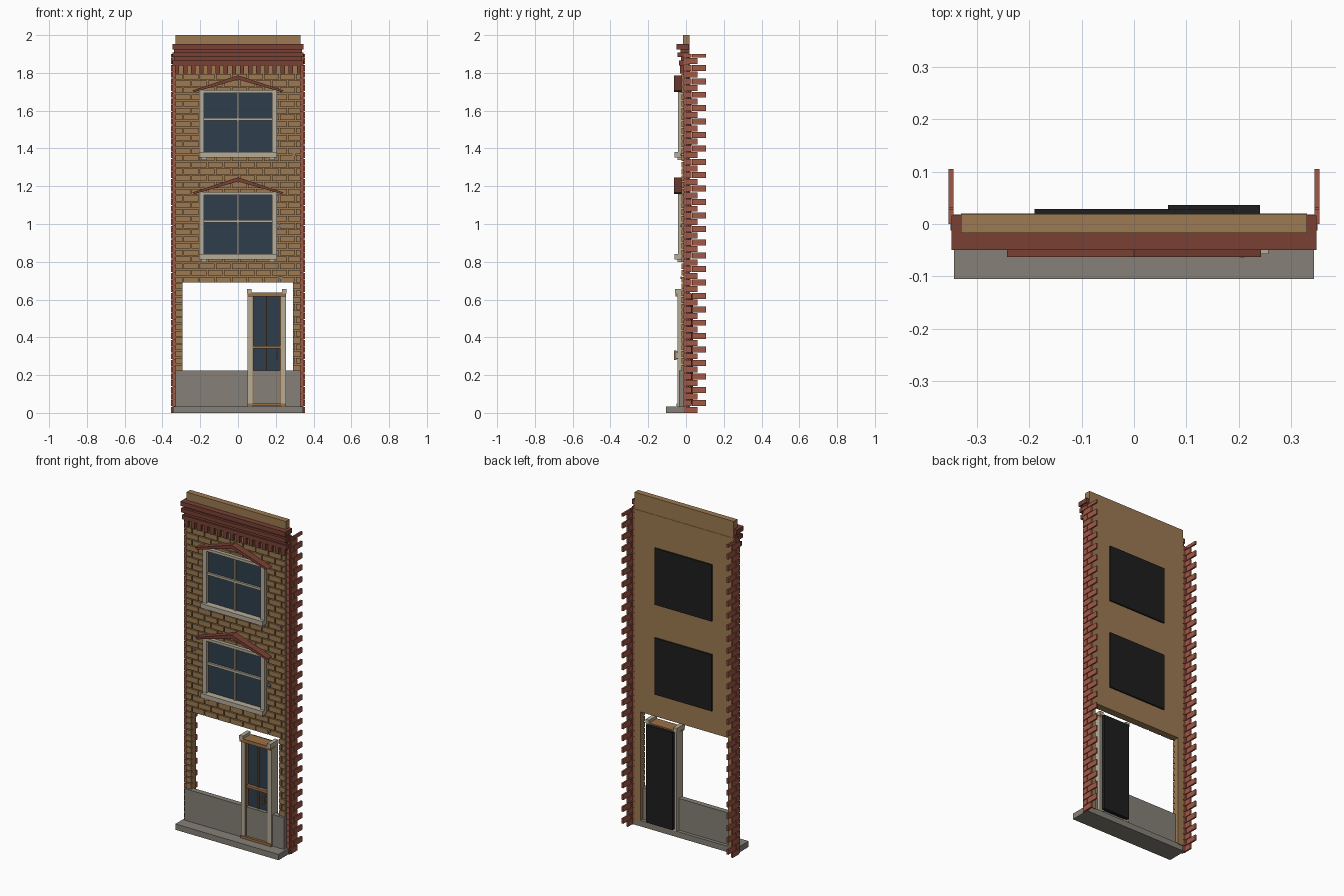
import bpy, bmesh, math
from mathutils import Matrix, Vector

if "Cube" in bpy.data.objects:
    bpy.data.objects.remove(bpy.data.objects["Cube"])


def material(name, srgb):
    linear = [(c / 255 / 12.92) if c < 11 else ((c / 255 + 0.055) / 1.055) ** 2.4 for c in srgb]
    mat = bpy.data.materials.new(name)
    mat.use_nodes = True
    mat.diffuse_color = (*linear, 1)
    bsdf = next(n for n in mat.node_tree.nodes if n.type == 'BSDF_PRINCIPLED')
    bsdf.inputs["Base Color"].default_value = (*linear, 1)
    return mat


TAN = material("tan brick", (156, 122, 82))
RED = material("red brick", (160, 88, 70))
DARK_RED = material("dark red trim", (120, 64, 51))
GREY = material("grey stone", (134, 129, 120))
CREAM = material("cream trim", (182, 173, 153))
WOOD = material("brown wood", (156, 113, 70))
GLASS = material("blue grey glass", (46, 62, 76))
BLACK = material("black backing", (30, 30, 30))


def build(name, mat, boxes):
    """One object made of boxes given as (x0, x1, y0, y1, z0, z1)."""
    bm = bmesh.new()
    for x0, x1, y0, y1, z0, z1 in boxes:
        mid = Vector((x0 + x1, y0 + y1, z0 + z1)) / 2
        size = Matrix.Diagonal((x1 - x0, y1 - y0, z1 - z0, 1))
        bmesh.ops.create_cube(bm, size=1, matrix=Matrix.Translation(mid) @ size)
    return finish(name, mat, bm)


def finish(name, mat, bm):
    mesh = bpy.data.meshes.new(name)
    bm.to_mesh(mesh)
    bm.free()
    mesh.materials.append(mat)
    obj = bpy.data.objects.new(name, mesh)
    bpy.context.collection.objects.link(obj)
    return obj


def both_sides(boxes):
    return boxes + [(-b[1], -b[0], *b[2:]) for b in boxes]


W = 0.33              # half width of the wall
DOOR_TOP = 0.69       # top of the shop opening
DADO_TOP = 0.225
WINDOWS = {"lower": 0.81, "upper": 1.35}

# Wall, piers and parapet
build("wall", TAN, [(-W, W, -0.012, 0.02, DOOR_TOP, 1.9),
                    (-W, -0.295, -0.012, 0.02, 0.03, DOOR_TOP),
                    (0.29, W, -0.012, 0.02, 0.03, DOOR_TOP)])
build("parapet", TAN, [(-W, W, -0.017, 0.018, 1.9, 2.0)])

# Facing bricks in running bond, skipping the openings
bricks = []
course, length, gap = 0.0358, 0.085, 0.006
for row in range(44):
    z0 = DADO_TOP + row * course
    z1 = z0 + course - gap
    if z1 < DOOR_TOP:
        spans = [(-W, -0.295), (0.29, W)]
    elif any(z1 > w + 0.02 and z0 < w + 0.34 for w in WINDOWS.values()):
        spans = [(-W, -0.2), (0.2, W)]
    else:
        spans = [(-W, W)]
    for left, right in spans:
        x = -W - (length / 2 if row % 2 else 0)
        while x < right:
            a, b = max(x, left), min(x + length - gap, right)
            if b - a > 0.008:
                bricks.append((a, b, -0.023, -0.01, z0, z1))
            x += length
build("facing_bricks", TAN, bricks)

# Small stone chips on the face
build("stone_chips", GREY, [(x, x + 0.02, -0.03, -0.02, z, z + 0.012) for x, z in
                            ((-0.285, 1.065), (0.215, 0.985), (0.215, 0.71), (0.285, 1.36))])

# Toothed brick returns along both edges
teeth = []
step = 0.0355
for row in range(54):
    z = row * step
    z1 = min(z + step - 0.004, 1.9)
    if row % 2:
        teeth += [(0.344, 0.354, 0.0, 0.028, z, z1), (0.344, 0.354, 0.031, 0.105, z, z1)]
    else:
        teeth += [(0.344, 0.354, 0.0, 0.062, z, z1)]
    teeth.append((W, 0.35, -0.012, 0.018, z, z1))
build("toothed_edge_bricks", RED, both_sides(teeth))
build("edge_mortar", DARK_RED, both_sides([(W, 0.346, -0.008, 0.016, 0, 1.9)]))

# Cornice bands with recesses and dentils
build("cornice", DARK_RED, [(-0.348, 0.348, -0.05, 0.016, 1.925, 1.952),
                            (-0.34, 0.34, -0.03, 0.014, 1.908, 1.926),
                            (-0.348, 0.348, -0.044, 0.014, 1.885, 1.909),
                            (-0.34, 0.34, -0.027, 0.012, 1.864, 1.886),
                            (-0.348, 0.348, -0.036, 0.012, 1.84, 1.865)])
build("dentils", DARK_RED, [(x - 0.011, x + 0.011, -0.031, -0.01, 1.797, 1.841)
                            for x in [-0.3225 + i * 0.043 for i in range(16)]])


def pediment(name, base):
    """Shallow gable moulding as an extruded chevron."""
    bm = bmesh.new()
    top, low, half = base + 0.08, base, 0.242
    profile = [(-half, low), (-half + 0.012, low - 0.008), (0, top - 0.022),
               (half - 0.012, low - 0.008), (half, low), (0, top)]
    for i, j in ((0, 3), (3, 6)):
        idx = (0, 1, 2, 5) if i == 0 else (2, 3, 4, 5)
        face = bm.faces.new([bm.verts.new((profile[k][0], -0.063, profile[k][1])) for k in idx])
        out = bmesh.ops.extrude_face_region(bm, geom=[face])["geom"]
        moved = [v for v in out if isinstance(v, bmesh.types.BMVert)]
        bmesh.ops.translate(bm, verts=moved, vec=(0, 0.045, 0))
        bm.faces.new([bm.verts.new(v.co) for v in reversed(face.verts)]) if not face.is_valid else None
    bmesh.ops.recalc_face_normals(bm, faces=bm.faces)
    finish(name, DARK_RED, bm)


# Windows
for label, z in WINDOWS.items():
    top = z + 0.36
    build(label + "_window_glass", GLASS, [(-0.185, 0.185, -0.022, -0.01, z + 0.02, top - 0.01)])
    build(label + "_window_backing", BLACK, [(-0.19, 0.19, 0.015, 0.029, z + 0.015, top - 0.005)])
    build(label + "_window_frame", CREAM,
          both_sides([(0.181, 0.206, -0.043, -0.01, z + 0.02, top),
                      (0.165, 0.195, -0.046, -0.01, z - 0.012, z + 0.005)])
          + [(-0.206, 0.206, -0.043, -0.01, top - 0.016, top),
             (-0.206, 0.206, -0.06, -0.01, z + 0.003, z + 0.03)])
    build(label + "_window_bars", CREAM,
          [(-0.005, 0.005, -0.03, -0.015, z + 0.02, top - 0.01),
           (-0.182, 0.182, -0.034, -0.015, z + 0.198, z + 0.212)])
    pediment(label + "_window_pediment", top - 0.003)

# Stone base
build("front_step", GREY, [(-0.343, 0.343, -0.105, 0.016, 0, 0.035)])
build("dado", GREY, [(-W, W, -0.036, -0.004, 0.03, DADO_TOP)])

# Door
build("door_posts", CREAM, [(x, x + 0.028, -0.045, 0.018, 0.035, 0.635) for x in (0.05, 0.227)]
      + [(x, x + 0.024, -0.057, 0.018, 0.632, 0.655) for x in (0.048, 0.232)])
build("door_header", WOOD, [(0.05, 0.255, -0.055, 0.018, 0.617, 0.638),
                            (0.05, 0.255, -0.05, -0.03, 0.036, 0.05)])
build("door_glass", GLASS, [(0.078, 0.228, -0.015, 0.015, DADO_TOP, 0.617)])
build("door_bars", WOOD, [(0.148, 0.154, -0.024, -0.01, DADO_TOP, 0.617),
                          (0.076, 0.228, -0.035, -0.01, 0.34, 0.354),
                          (0.074, 0.081, -0.042, -0.01, 0.04, 0.617),
                          (0.223, 0.23, -0.042, -0.01, 0.04, 0.617)])
build("door_handle", WOOD, [(0.203, 0.21, -0.064, -0.05, 0.28, 0.33),
                            (0.203, 0.21, -0.055, -0.01, 0.284, 0.29),
                            (0.203, 0.21, -0.055, -0.01, 0.32, 0.326)])
build("door_backing", BLACK, [(0.065, 0.24, 0.014, 0.036, 0.045, 0.63)])
